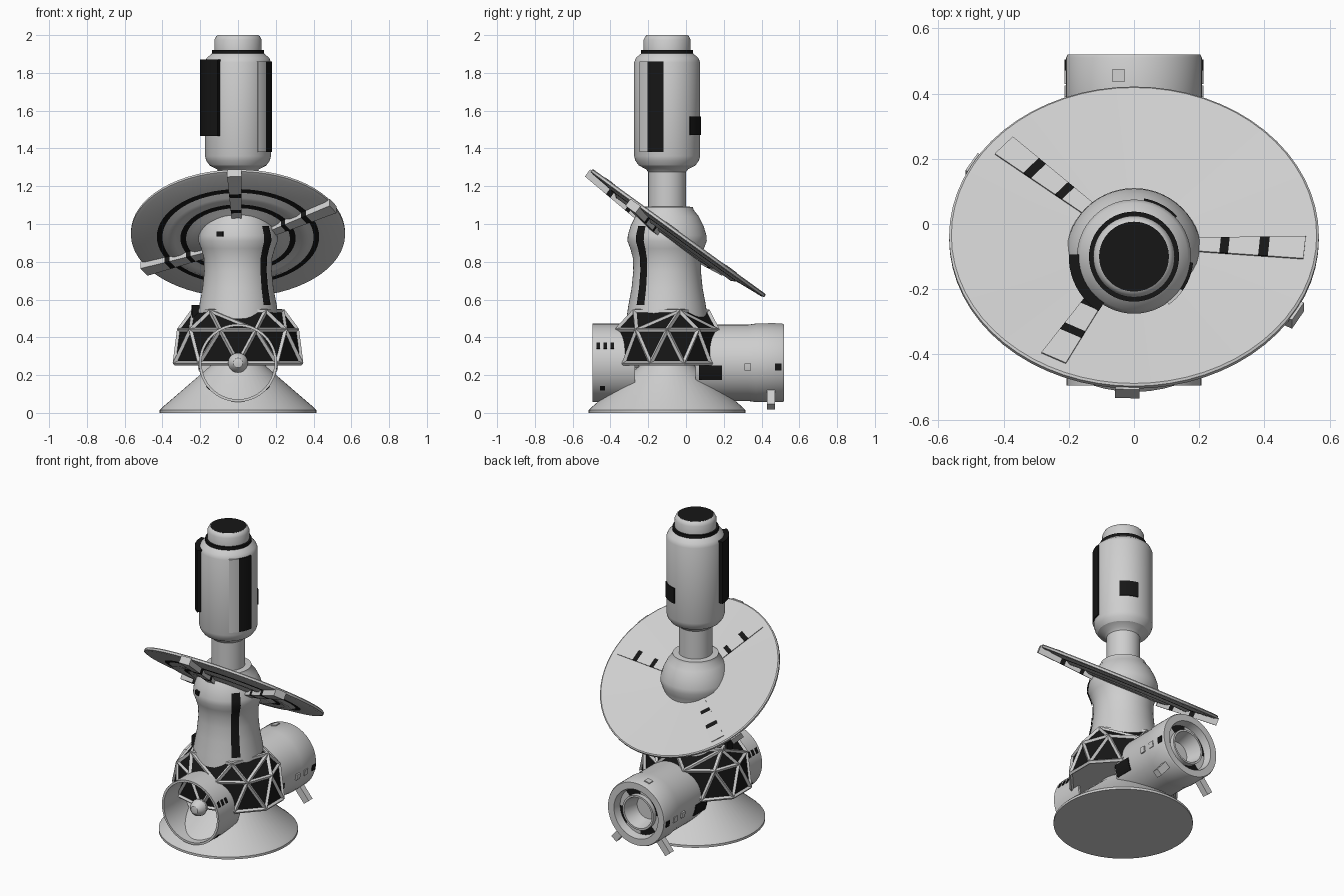
import bpy, bmesh, math
from math import cos, sin, radians as rad
from mathutils import Matrix, Vector

if "Cube" in bpy.data.objects:
    bpy.data.objects.remove(bpy.data.objects["Cube"])


def material(name, c):
    m = bpy.data.materials.new(name)
    m.diffuse_color = (c, c, c, 1)
    m.use_nodes = True
    m.node_tree.nodes["Principled BSDF"].inputs["Base Color"].default_value = m.diffuse_color
    return m


GREY = material("light grey", 0.62)
BLACK = material("black", 0.008)
TOWER = Matrix.Translation((0, -0.10, 0))
TUBE = Matrix.Translation((0, 0, 0.265)) @ Matrix.Rotation(rad(-90), 4, 'X')
DISH = Matrix.Translation((0, -0.035, 0.96)) @ Matrix.Rotation(rad(-35.9), 4, 'X')


def finish(name, bm, M, smooth=True):
    """Turn a bmesh into an object with the two materials."""
    bmesh.ops.recalc_face_normals(bm, faces=bm.faces)
    me = bpy.data.meshes.new(name)
    bm.to_mesh(me)
    bm.free()
    me.materials.append(GREY)
    me.materials.append(BLACK)
    ob = bpy.data.objects.new(name, me)
    ob.matrix_world = M
    bpy.context.collection.objects.link(ob)
    if smooth:
        bpy.ops.object.select_all(action='DESELECT')
        ob.select_set(True)
        bpy.context.view_layer.objects.active = ob
        bpy.ops.object.shade_smooth_by_angle(angle=rad(32))
    return ob


def lathe(name, prof, M, a0=0, a1=360, n=56, black=lambda i, j: False):
    """Spin (radius, height) points; black(segment, step) picks black faces."""
    bm = bmesh.new()
    full = a1 - a0 >= 360
    rows = []
    for j in range(n if full else n + 1):
        a = rad(a0 + (a1 - a0) * j / n)
        rows.append([bm.verts.new((r * cos(a), r * sin(a), z)) for r, z in prof])
    for j in range(n):
        p, q = rows[j], rows[(j + 1) % len(rows)]
        for i in range(len(prof) - 1):
            f = bm.faces.new((p[i], q[i], q[i + 1], p[i + 1]))
            f.material_index = int(black(i, j))
    if not full:
        for row in (rows[0], rows[-1]):
            if prof[0] == prof[-1]:
                bm.faces.new(row[:-1]).material_index = int(black(0, 0))
    bmesh.ops.remove_doubles(bm, verts=bm.verts, dist=1e-5)
    return finish(name, bm, M)


def plate(name, r0, r1, a0, a1, z0, z1, M, dark=True):
    """Curved plate lying on a round wall."""
    prof = [(r0, z0), (r1, z0), (r1, z1), (r0, z1), (r0, z0)]
    return lathe(name, prof, M, a0, a1, 10, lambda i, j: dark)


# ---- base cone and lower tower
lathe("base_cone", [(0, 0), (0.415, 0), (0.415, 0.015), (0.40, 0.03),
                    (0.15, 0.245), (0.13, 0.28), (0, 0.28)], TOWER)
BODY = [(0.215, 0.50), (0.205, 0.57), (0.188, 0.66), (0.179, 0.75), (0.181, 0.82),
        (0.195, 0.87), (0.21, 0.91), (0.208, 0.94), (0.193, 0.99), (0.168, 1.04),
        (0.14, 1.075)]
lathe("lower_tower", BODY + [(0.137, 1.09), (0.10, 1.093)], TOWER)
lathe("tower_stripe", [(r + 0.006, z) for r, z in BODY[1:9]], TOWER, -50, -35, 6,
      lambda i, j: True)
plate("tower_mark", 0.2, 0.217, -122, -112, 0.935, 0.96, TOWER)
plate("tower_side_mark", 0.19, 0.245, 176, 188, 0.50, 0.57, TOWER)

# ---- neck, upper capsule, collar and cap
lathe("neck", [(0.10, 1.08), (0.10, 1.275), (0.112, 1.29), (0.15, 1.31)], TOWER)
lathe("upper_capsule", [(0.10, 1.30), (0.15, 1.31), (0.168, 1.335), (0.175, 1.36),
                        (0.175, 1.855), (0.165, 1.88), (0.135, 1.905), (0, 1.905)], TOWER)
lathe("collar", [(0.1, 1.902), (0.138, 1.902), (0.138, 1.922), (0.1, 1.922)], TOWER,
      black=lambda i, j: True)
lathe("cap", [(0.125, 1.915), (0.125, 1.975), (0.115, 1.995), (0.107, 2.0), (0, 2.0)],
      TOWER, black=lambda i, j: i == 3)
plate("left_panel", 0.16, 0.20, 178, 237, 1.465, 1.87, TOWER)
plate("right_panel", 0.165, 0.182, -35, -6, 1.38, 1.86, TOWER)
plate("right_panel_edge", 0.165, 0.182, -54, -35, 1.38, 1.86, TOWER, False)
plate("rear_patch", 0.165, 0.181, 43, 80, 1.47, 1.57, TOWER)

# ---- faceted dome skirt: black panels and grey struts
def dome():
    bm = bmesh.new()
    for n, start, rx, ry, z in ((10, 18, 0.352, 0.285, 0.262),
                                (10, 0, 0.312, 0.28, 0.44), (5, 90, 0.25, 0.215, 0.54)):
        for k in range(n):
            a = rad(start + 360 * k / n)
            bm.verts.new((rx * cos(a), ry * sin(a), z))
    bmesh.ops.convex_hull(bm, input=bm.verts)
    bm.normal_update()
    return bm


panels = dome()
for f in panels.faces:
    f.material_index = int(f.normal.z > -0.9)
finish("dome_panels", panels, TOWER, False)
frame = dome()
caps = [f for f in frame.faces if abs(f.normal.z) > 0.97]
bmesh.ops.delete(frame, geom=caps, context='FACES')
struts = finish("dome_struts", frame, TOWER, False)
wire = struts.modifiers.new("struts", 'WIREFRAME')
wire.thickness = 0.024
wire.offset = 0
wire.use_boundary = True

# ---- tilted dish with black rings underneath
def dish_top(r):
    return -0.03 + 0.0725 * (r - 0.15)


lathe("dish", [(0.13, dish_top(0.13)), (0.56, dish_top(0.56)), (0.567, -0.005),
               (0.567, -0.018), (0.55, -0.024), (0.43, -0.034), (0.40, -0.037),
               (0.375, -0.052), (0.335, -0.052), (0.305, -0.044), (0.275, -0.046),
               (0.25, -0.06), (0.13, -0.07)], DISH, n=64,
      black=lambda i, j: i in (5, 9))


def arm(name, ang, rs, widths, up, down):
    """Tapered radial bar on the dish with two black bands."""
    bm = bmesh.new()
    rows = []
    for r in rs:
        t = (r - rs[0]) / (rs[-1] - rs[0])
        w = (widths[0] + (widths[1] - widths[0]) * t) / 2
        z = dish_top(r)
        rows.append([bm.verts.new(p) for p in ((r, -w, z + down), (r, w, z + down),
                                               (r, w, z + up), (r, -w, z + up))])
    for s in range(len(rs) - 1):
        for k in range(4):
            m = (k + 1) % 4
            f = bm.faces.new((rows[s][k], rows[s][m], rows[s + 1][m], rows[s + 1][k]))
            f.material_index = int(s in (1, 3))
    bm.faces.new(rows[0])
    bm.faces.new(rows[-1])
    finish(name, bm, DISH @ Matrix.Rotation(rad(ang), 4, 'Z'), False)


for i, (top_a, low_a) in enumerate(((139.5, 150), (242, 268), (-5, -29))):
    arm(f"dish_strip_{i}", top_a, (0.18, 0.265, 0.292, 0.385, 0.415, 0.525),
        (0.05, 0.085), 0.005, -0.005)
    arm(f"dish_rib_{i}", low_a, (0.20, 0.275, 0.30, 0.40, 0.43, 0.575),
        (0.05, 0.075), -0.012, -0.058)

# ---- front tube with hub
lathe("front_tube", [(0.207, -0.495), (0.207, -0.27), (0.193, -0.27), (0.193, -0.495),
                     (0.207, -0.495)], TUBE)
lathe("front_hub", [(0, -0.46), (0.025, -0.455), (0.045, -0.435), (0.053, -0.405),
                    (0.045, -0.38), (0.03, -0.36), (0.03, -0.25)], TUBE, n=20)

# ---- rear engine tube with recessed nozzle
lathe("rear_tube", [(0, 0.05), (0.195, 0.05), (0.202, 0.09), (0.202, 0.33), (0.208, 0.37),
                    (0.208, 0.51), (0.203, 0.52), (0.16, 0.52), (0.15, 0.47),
                    (0.112, 0.47), (0.112, 0.50), (0.10, 0.50), (0.075, 0.40),
                    (0, 0.40)], TUBE,
      black=lambda i, j: i == 8 and j % 14 < 7)

# ---- tube windows, slots and legs, mirrored left and right
for side, word in ((1, "right"), (-1, "left")):
    def strip(name, ang, half, r, y0, y1, dark=True):
        c = ang if side > 0 else 180 - ang
        plate(f"{word}_{name}", r - 0.015, r, c - half, c + half, y0, y1, TUBE, dark)

    for k in range(3):
        y = -0.475 + 0.037 * k
        strip(f"front_window_{k}", -26, 5, 0.210, y, y + 0.02)
        strip(f"rear_window_{k}", 6, 5, 0.213, 0.31 + 0.08 * k, 0.345 + 0.08 * k, k == 2)
    strip("front_low_window", 40, 4, 0.210, -0.455, -0.43)
    strip("rear_slot", 15, 11, 0.208, 0.07, 0.19)
    bm = bmesh.new()
    bmesh.ops.create_cube(bm, size=1, matrix=Matrix.Diagonal((0.12, 0.045, 0.04, 1)))
    turn = Matrix.Rotation(rad(50 if side > 0 else 130), 4, 'Z')
    finish(f"{word}_leg", bm, TUBE @ turn @ Matrix.Translation((0.245, 0, 0.45)), False)

# ---- small top fitting on the rear tube
plate("rear_top_fitting", 0.19, 0.214, -108, -98, 0.435, 0.475, TUBE, False)
